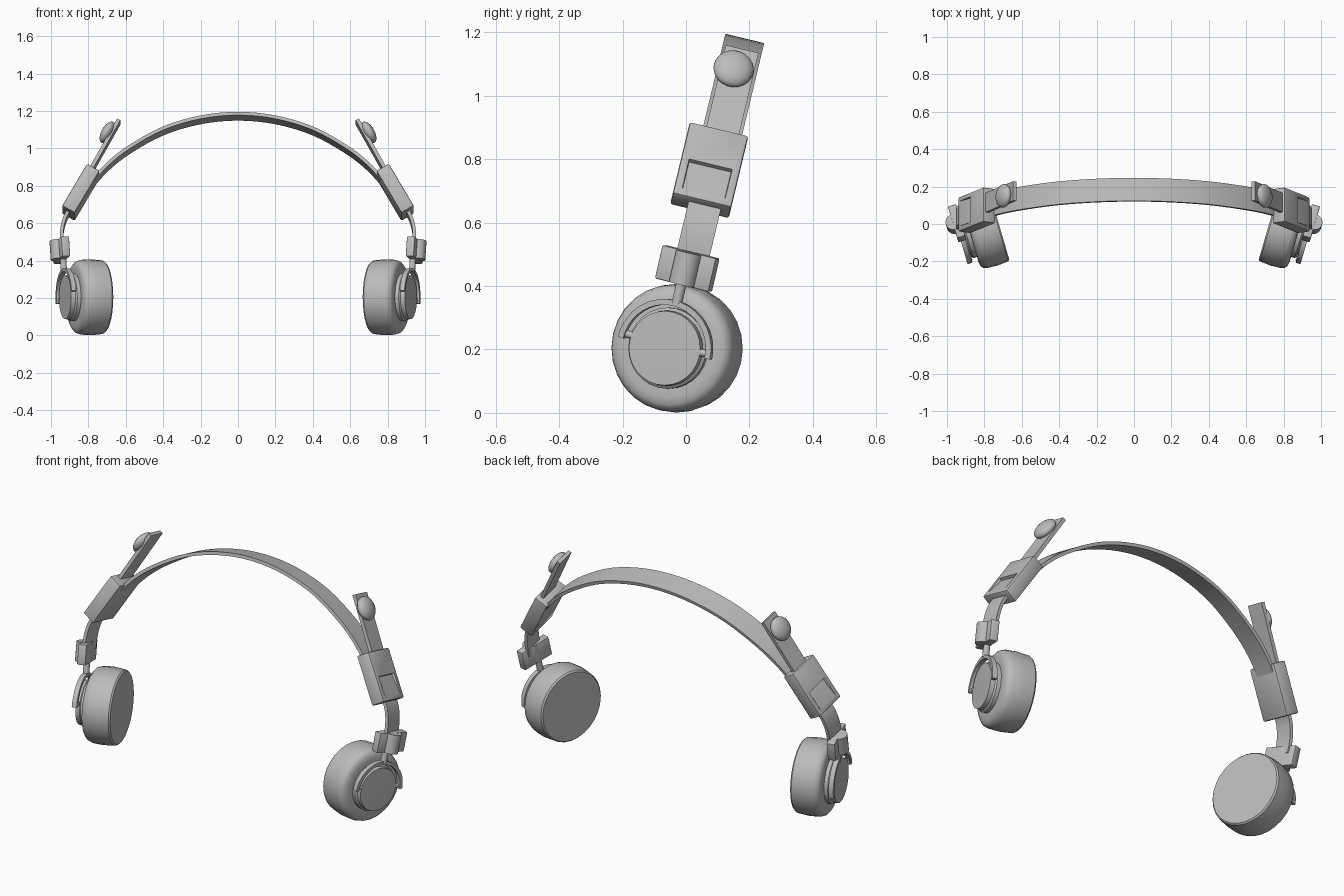
import bpy, bmesh
from math import radians, sin, cos, pi
from mathutils import Matrix, Vector

cube = bpy.data.objects.get("Cube")
if cube:
    bpy.data.objects.remove(cube, do_unlink=True)

grey = bpy.data.materials.new("neutral_grey")
grey.use_nodes = True
grey.diffuse_color = (0.5, 0.5, 0.5, 1)
grey.node_tree.nodes["Principled BSDF"].inputs["Base Color"].default_value = (0.5, 0.5, 0.5, 1)

# Frames: the whole headset leans back; the cups are also yawed
LEAN = Matrix.Rotation(radians(-13.5), 4, 'X')
FRAME = Matrix.Translation((0, -0.098, 0)) @ LEAN
CUP = Matrix.Translation((0.72, -0.008, 0.204)) @ Matrix.Rotation(radians(-16.3), 4, 'Z') @ LEAN
MIRROR = Matrix.Scale(-1, 4, (1, 0, 0))


def add_object(name, bm):
    bmesh.ops.recalc_face_normals(bm, faces=bm.faces)
    mesh = bpy.data.meshes.new(name)
    bm.to_mesh(mesh)
    mesh.materials.append(grey)
    obj = bpy.data.objects.new(name, mesh)
    bpy.context.collection.objects.link(obj)
    bpy.ops.object.select_all(action='DESELECT')
    obj.select_set(True)
    bpy.context.view_layer.objects.active = obj
    bpy.ops.object.shade_smooth_by_angle(angle=radians(35))


def add_pair(name, bm, matrix):
    bm.transform(matrix)
    add_object("left_" + name, bm)
    bm.transform(MIRROR)
    add_object("right_" + name, bm)
    bm.free()


def box(size, bevel=0.0):
    bm = bmesh.new()
    bmesh.ops.create_cube(bm, size=1, matrix=Matrix.Diagonal((*size, 1)))
    if bevel:
        bmesh.ops.bevel(bm, geom=bm.edges[:], offset=bevel, segments=2,
                        profile=0.5, affect='EDGES')
    return bm


def rod(start, end, radius, sides=12):
    a, b = Vector(start), Vector(end)
    place = Matrix.Translation((a + b) / 2) @ (b - a).to_track_quat('Z', 'Y').to_matrix().to_4x4()
    bm = bmesh.new()
    bmesh.ops.create_cone(bm, cap_ends=True, segments=sides, radius1=radius,
                          radius2=radius, depth=(b - a).length, matrix=place)
    return bm


def ribbon(points, side, width, thick):
    """Sweep a rectangular section along a path."""
    bm = bmesh.new()
    pts = [Vector(p) for p in points]
    side = Vector(side)
    rings = []
    for i, p in enumerate(pts):
        along = (pts[min(i + 1, len(pts) - 1)] - pts[max(i - 1, 0)]).normalized()
        out = along.cross(side).normalized()
        rings.append([bm.verts.new(p + side * a * width / 2 + out * b * thick / 2)
                      for a, b in ((-1, -1), (1, -1), (1, 1), (-1, 1))])
    for r, q in zip(rings, rings[1:]):
        for k in range(4):
            bm.faces.new((r[k], r[k - 1], q[k - 1], q[k]))
    bm.faces.new(rings[0])
    bm.faces.new(rings[-1])
    return bm


def lathe_x(profile, sides):
    """Revolve (radius, x) points around the x axis."""
    bm = bmesh.new()
    verts = [bm.verts.new((x, 0, r)) for r, x in profile]
    edges = [bm.edges.new(pair) for pair in zip(verts, verts[1:])]
    bmesh.ops.spin(bm, geom=verts + edges, cent=(0, 0, 0), axis=(1, 0, 0),
                   angle=2 * pi, steps=sides, use_duplicate=False)
    bmesh.ops.remove_doubles(bm, verts=bm.verts, dist=0.0005)
    return bm


def smooth_path(points, steps=4):
    """Catmull-Rom interpolation through (x, height) points."""
    p = [Vector((x, 0, z)) for x, z in points]
    p = [2 * p[0] - p[1]] + p + [2 * p[-1] - p[-2]]
    path = []
    for a, b, c, d in zip(p, p[1:], p[2:], p[3:]):
        for k in range(steps):
            t = k / steps
            path.append(0.5 * (2 * b + (c - a) * t + (2 * a - 5 * b + 4 * c - d) * t * t
                               + (3 * b - a - 3 * c + d) * t ** 3))
    return path + [p[-2]]


# Headband
half = [(0.2, 1.185), (0.4, 1.124), (0.58, 1.022), (0.7, 0.925), (0.8, 0.81)]
arch = [(-x, z) for x, z in reversed(half)] + [(0, 1.205)] + half
band = ribbon(smooth_path(arch), (0, 1, 0), 0.126, 0.018)
band.transform(FRAME)
add_object("headband", band)
band.free()

# Slider block with a finger ramp on its outer face
block = box((0.078, 0.19, 0.268), 0.008)
outer = max(block.faces, key=lambda f: f.calc_center_median().x)
bmesh.ops.inset_region(block, faces=[outer], thickness=0.024)
top = sorted(outer.verts, key=lambda v: v.co.z)[2:]
for v in top:
    v.co.z = 0.0
bmesh.ops.inset_region(block, faces=[outer], thickness=0.003)
for v in sorted(outer.verts, key=lambda v: v.co.z)[2:]:
    v.co.x -= 0.015
TILT = Matrix.Rotation(radians(-30), 4, 'Y')
add_pair("slider_block", block, FRAME @ Matrix.Translation((0.84, -0.012, 0.784)) @ TILT)

# Slider bar and its knob
add_pair("slider_bar", ribbon([(0.80, 0, 0.88), (0.638, 0, 1.175)], (0, 1, 0), 0.106, 0.02), FRAME)
knob = bmesh.new()
bmesh.ops.create_uvsphere(knob, u_segments=20, v_segments=12, radius=0.064)
add_pair("slider_knob", knob, FRAME @ Matrix.Translation((0.698, -0.012, 1.113)) @ TILT
         @ Matrix.Diagonal((0.5, 1, 1, 1)))

# Strap curving down into the clamp
strap = [(0.86, 0.73), (0.912, 0.665), (0.934, 0.61), (0.943, 0.55), (0.942, 0.48)]
add_pair("lower_strap", ribbon(smooth_path(strap, 3), (0, 1, 0), 0.105, 0.018), FRAME)

# Clamp with a central barrel
clamp_at = Vector((0.213, 0.014, 0.262))
add_pair("clamp", box((0.045, 0.182, 0.108), 0.005), CUP @ Matrix.Translation(clamp_at))
offset, rise = Vector((0.018, 0, 0)), Vector((0, 0, 0.052))
add_pair("clamp_barrel", rod(clamp_at + offset - rise, clamp_at + offset + rise, 0.042, 20), CUP)

# Ear cup with its outer disc
cup = [(0, 0), (0.19, 0), (0.197, 0.008), (0.203, 0.07), (0.2, 0.125), (0.193, 0.146),
       (0.178, 0.158), (0.155, 0.162), (0.128, 0.162), (0.128, 0.182), (0.119, 0.19),
       (0.117, 0.213), (0, 0.215)]
add_pair("ear_cup", lathe_x(cup, 28), CUP)

# Yoke, stem and pivot pins
hub = 0.208
arc = [(hub, 0.146 * cos(a), 0.146 * sin(a)) for a in (pi * i / 20 for i in range(21))]
add_pair("yoke", ribbon(arc, (1, 0, 0), 0.026, 0.018), CUP)
add_pair("yoke_stem", rod((hub, 0.005, 0.146), (hub, 0.005, 0.23), 0.017), CUP)
for name, s in (("rear_pin", 1), ("front_pin", -1)):
    add_pair(name, rod((hub - 0.006, s * 0.1, 0.014), (hub - 0.006, s * 0.146, 0.014), 0.012), CUP)
